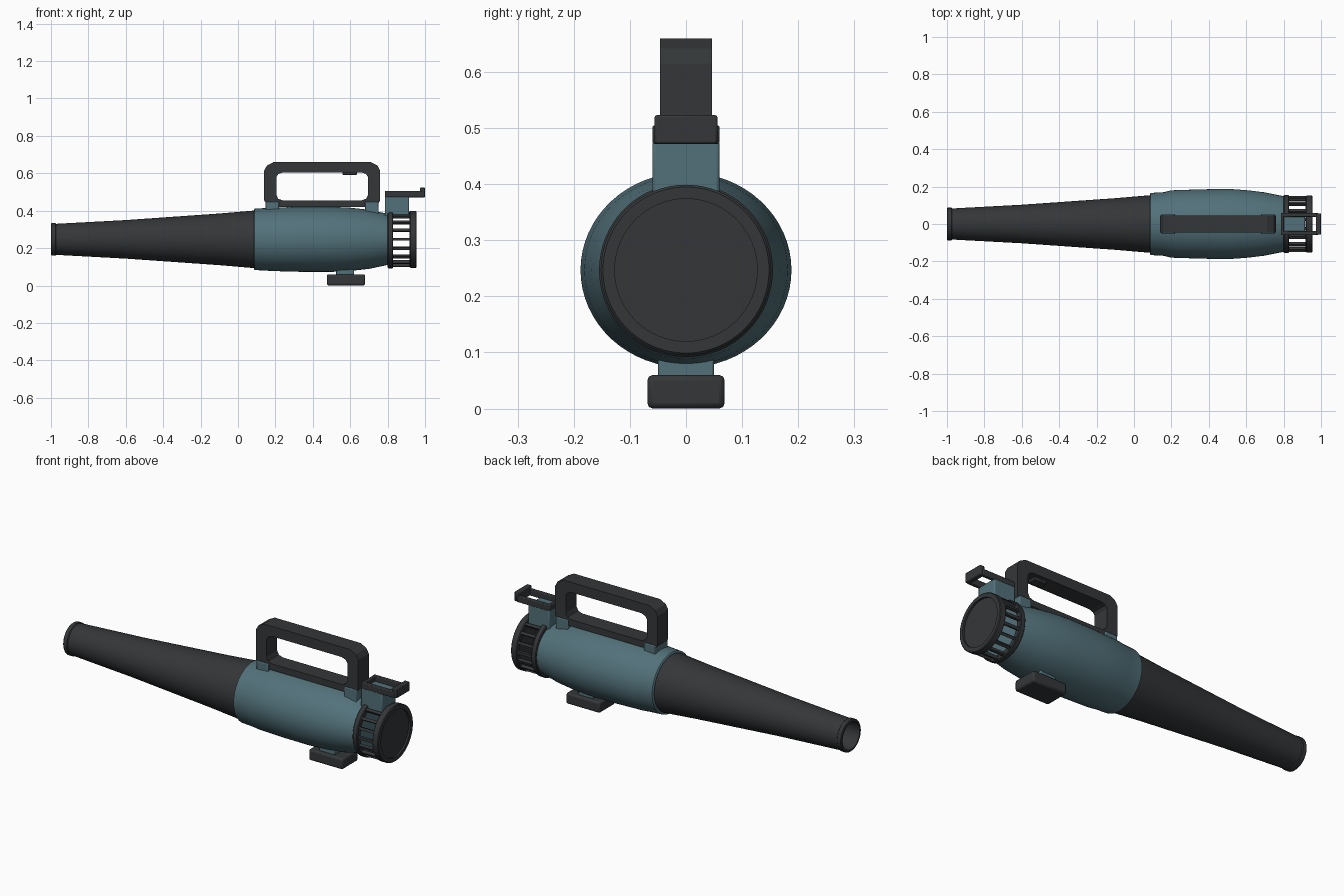
import bpy, bmesh, math
from mathutils import Vector

if "Cube" in bpy.data.objects:
    bpy.data.objects.remove(bpy.data.objects["Cube"])

AXIS_Z = 0.247


def material(name, rgb):
    m = bpy.data.materials.new(name)
    m.diffuse_color = (*rgb, 1)
    m.use_nodes = True
    m.node_tree.nodes["Principled BSDF"].inputs["Base Color"].default_value = m.diffuse_color
    return m


DARK = material("dark_plastic", (0.034, 0.037, 0.040))
TEAL = material("teal_plastic", (0.085, 0.165, 0.195))


def finish(name, bm, mat, bevel=0, angle=30):
    bmesh.ops.recalc_face_normals(bm, faces=bm.faces)
    me = bpy.data.meshes.new(name)
    bm.to_mesh(me)
    bm.free()
    ob = bpy.data.objects.new(name, me)
    bpy.context.collection.objects.link(ob)
    me.materials.append(mat)
    if bevel:
        b = ob.modifiers.new("bevel", 'BEVEL')
        b.width, b.segments, b.limit_method = bevel, 2, 'ANGLE'
    bpy.ops.object.select_all(action='DESELECT')
    ob.select_set(True)
    bpy.context.view_layer.objects.active = ob
    bpy.ops.object.shade_smooth_by_angle(angle=math.radians(angle))
    return ob


def lathe(name, profile, mat, closed=False, n=64):
    """Sweep (x, y radius, z radius) stations round the long axis."""
    bm = bmesh.new()
    rings = [[bm.verts.new((x, ry * math.cos(t), AXIS_Z + rz * math.sin(t)))
              for t in (2 * math.pi * i / n for i in range(n))] for x, ry, rz in profile]
    pairs = list(zip(rings, rings[1:])) + ([(rings[-1], rings[0])] if closed else [])
    for a, b in pairs:
        for i in range(n):
            j = (i + 1) % n
            bm.faces.new((a[i], a[j], b[j], b[i]))
    if not closed:
        bm.faces.new(rings[0])
        bm.faces.new(rings[-1])
    return finish(name, bm, mat)


def box(name, x, y, z, mat, bevel=0.004):
    bm = bmesh.new()
    bmesh.ops.create_cube(bm, size=1)
    for v in bm.verts:
        v.co = Vector([(r[0] + r[1]) / 2 + c * (r[1] - r[0]) for c, r in zip(v.co, (x, y, z))])
    return finish(name, bm, mat, bevel)


# Tapered hollow nozzle with a lip
outer = [(-1, .083), (-.996, .087), (-.976, .087), (-.972, .083), (-.6, .103), (-.1, .138), (.1, .155)]
inner = [(.1, .143), (-.1, .127), (-.6, .092), (-.972, .072), (-1, .074)]
lathe("nozzle", [(x, r, r) for x, r in outer + inner], DARK, closed=True)

# Motor housing, slightly wider than tall
lathe("motor_housing", [(.085, .160, .158), (.089, .166, .164), (.16, .170, .168), (.2, .180, .170),
                        (.35, .185, .174), (.5, .188, .174), (.6, .181, .169), (.7, .169, .158),
                        (.79, .151, .139), (.81, .146, .134)], TEAL)

# Rear intake: two rings, slats and a recessed end plate
for name, x0, x1, r in (("intake_front_ring", .80, .83, .155), ("intake_rear_ring", .918, .955, .152)):
    lathe(name, [(x, k, k) for x, k in ((x0, r - .004), (x0 + .004, r), (x1 - .004, r),
                                        (x1, r - .004), (x1, .127), (x0, .127))], DARK, closed=True)
lathe("intake_end_plate", [(.925, .129, .129), (.945, .129, .129)], DARK)

bm = bmesh.new()
SLATS = 18
for i in range(SLATS):
    t = 2 * math.pi * i / SLATS
    rad, tan = Vector((0, math.cos(t), math.sin(t))), Vector((0, -math.sin(t), math.cos(t)))
    for v in bmesh.ops.create_cube(bm, size=1)['verts']:
        c = v.co.copy()
        v.co = Vector((.875 + c.x * .1, 0, AXIS_Z)) + rad * (.141 + c.y * .016) + tan * c.z * .015
finish("intake_slats", bm, DARK)

# Carry handle: outer and inner outlines bridged into a loop
out = [(.14, .455), (.14, .615), (.155, .642), (.19, .66), (.71, .66), (.745, .642), (.76, .615), (.76, .455),
       (.745, .43), (.71, .42), (.19, .42), (.155, .43)]
inn = [(.205, .485), (.205, .58), (.215, .596), (.24, .605), (.66, .605), (.685, .596), (.695, .58), (.695, .485),
       (.685, .464), (.66, .455), (.24, .455), (.215, .464)]
bm = bmesh.new()
loops = [[bm.verts.new((x, y, z)) for x, z in pts] for pts, y in
         ((out, -.046), (out, .046), (inn, .046), (inn, -.046))]
for k in range(4):
    a, b = loops[k], loops[(k + 1) % 4]
    for i in range(12):
        j = (i + 1) % 12
        bm.faces.new((a[i], a[j], b[j], b[i]))
finish("carry_handle", bm, DARK, 0, 20)
box("trigger", (.56, .635), (-.025, .025), (.592, .61), DARK, .003)
for name, x in (("handle_front_foot", (.148, .22)), ("handle_rear_foot", (.68, .752))):
    box(name, x, (-.053, .053), (.36, .45), TEAL)

# Rear bracket with a hanging loop on top
box("rear_bracket", (.785, .915), (-.06, .06), (.36, .478), TEAL, .006)
for name, s in (("loop_right_rail", -1), ("loop_left_rail", 1)):
    box(name, (.785, .985), sorted((s * .038, s * .06)), (.472, .505), DARK)
box("loop_front_bar", (.785, .802), (-.058, .058), (.472, .504), DARK)
box("loop_end_bar", (.972, 1.0), (-.056, .056), (.472, .523), DARK)

# Underside stand
box("stand_neck", (.525, .62), (-.05, .05), (.05, .12), TEAL)
box("stand_foot", (.475, .68), (-.069, .069), (0, .06), DARK, .010)
